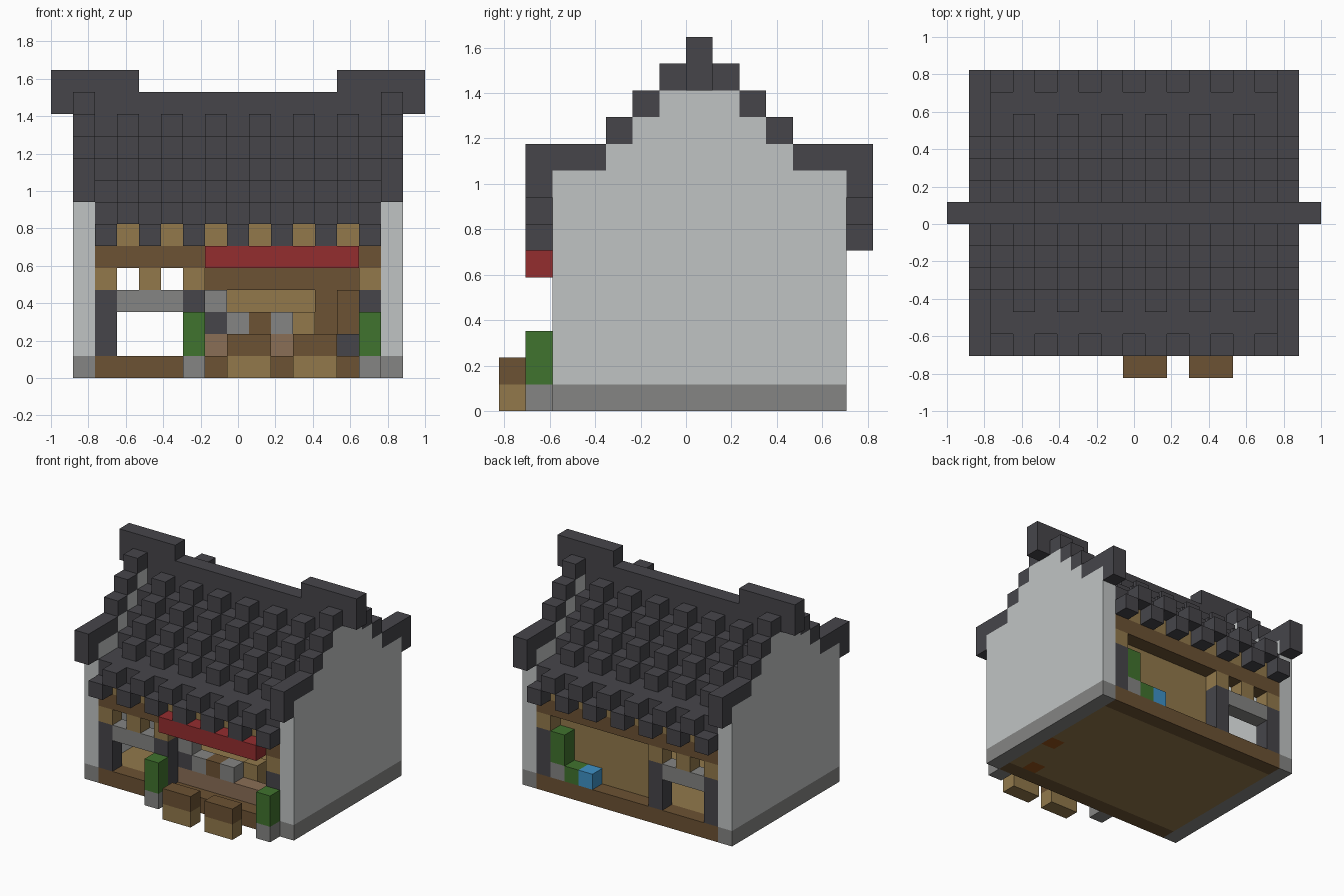
import bpy, bmesh
from mathutils import Vector

cube = bpy.data.objects.get("Cube")
if cube:
    bpy.data.objects.remove(cube, do_unlink=True)

U = 2 / 17                      # one block
ORIGIN = Vector((-8.5, -7, 0))  # block grid corner, in blocks


def material(name, *srgb):
    col = [(c / 255 / 12.92) if c < 11 else ((c / 255 + 0.055) / 1.055) ** 2.4 for c in srgb]
    m = bpy.data.materials.new(name)
    m.use_nodes = True
    m.diffuse_color = (*col, 1)
    m.node_tree.nodes["Principled BSDF"].inputs["Base Color"].default_value = (*col, 1)
    return m


SLATE = material("slate", 70, 69, 74)
PLASTER = material("pale plaster", 192, 196, 196)
STONE = material("grey stone", 133, 133, 131)
BROWN = material("brown wood", 108, 82, 51)
TAN = material("tan wood", 146, 121, 75)
RED = material("red cloth", 148, 45, 47)
GREEN = material("leaf green", 64, 115, 46)
BLUE = material("flower blue", 62, 146, 198)
PINKISH = material("light brown wood", 138, 110, 86)
ORANGE = material("orange clay", 150, 82, 26)


def span(r):
    return r if isinstance(r, tuple) else (r, r)


def blocks(name, mat, parts, both_sides=False):
    """One object from block ranges (x, y, z); both_sides repeats them front to back."""
    bm = bmesh.new()
    todo = [[span(r) for r in p] for p in parts]
    if both_sides:
        todo += [[x, (14 - y[1], 14 - y[0]), z] for x, y, z in todo if y != (7, 7)]
    for part in todo:
        lo = (Vector([r[0] for r in part]) + ORIGIN) * U
        hi = (Vector([r[1] + 1 for r in part]) + ORIGIN) * U
        verts = bmesh.ops.create_cube(bm, size=1)["verts"]
        for v in verts:
            v.co = [(a + b) / 2 + c * (b - a) for a, b, c in zip(lo, hi, v.co)]
    mesh = bpy.data.meshes.new(name)
    bm.to_mesh(mesh)
    bm.free()
    mesh.materials.append(mat)
    ob = bpy.data.objects.new(name, mesh)
    bpy.context.collection.objects.link(ob)
    return ob


INNER = (2, 14)
odd = range(3, 14, 2)
even = range(2, 15, 2)

# Gable ends: stone footing, stepped plaster wall, stepped slate coping
for side, x in (("right", 1), ("left", 15)):
    blocks(side + "_footing", STONE, [(x, (2, 12), 0)])
    steps = [(x, (2, 12), (1, 8))] + [(x, (y, 14 - y), y + 5) for y in (4, 5, 6)]
    blocks(side + "_gable_wall", PLASTER, steps)
    coping = [(x, 1, (8, 9)), (x, (2, 3), 9)] + [(x, y, y + 6) for y in (4, 5, 6)]
    blocks(side + "_gable_coping", SLATE, coping, True)

# Roof: stepped base courses, raised tile columns, hanging eave tiles
blocks("roof_courses", SLATE, [(INNER, (2, 3), 7)] + [(INNER, y, y + 4) for y in (4, 5, 6)], True)
blocks("raised_tiles", SLATE, [(x, y, y + 5) for x in odd for y in (3, 4, 5, 6)], True)
blocks("eave_tiles", SLATE, [(x, 1, 6) for x in even] + [(x, 1, 7) for x in odd], True)
blocks("ridge", SLATE, [(INNER, 7, 11), ((0, 16), 7, 12), ((0, 3), 7, 13), ((13, 16), 7, 13)])

# Floor with two clay patches
blocks("sill_beams", BROWN, [(INNER, 2, 0)], True)
blocks("floor", TAN, [((2, 12), (3, 11), 0), (13, (4, 11), 0), (14, (3, 5), 0), (14, (7, 11), 0)])
blocks("clay_patches", ORANGE, [(13, 3, 0), (14, 6, 0)])

# Timber frame, the same at front and back
blocks("top_beams", BROWN, [(INNER, 2, 5)], True)
blocks("frieze", TAN, [(INNER, 2, 6)], True)
blocks("posts", SLATE, [(x, 2, (1, 3)) for x in (2, 6, 14)], True)
blocks("post_heads", TAN, [(x, 2, 4) for x in (2, 4, 6, 14)], True)
blocks("window_lintels", STONE, [((3, 5), 2, 3)], True)

# Recessed back wall with plants
blocks("back_wall", TAN, [((7, 13), 11, (1, 4))])
blocks("back_pot", STONE, [(13, 12, 1)])
blocks("back_bush", GREEN, [(13, 12, (2, 3)), (12, 12, 1)])
blocks("back_flower", BLUE, [(11, 12, 1)])

# Shop front: awning, planters, benches
blocks("awning", RED, [((7, 13), 1, 5)])
blocks("planter_pots", STONE, [(x, 1, 0) for x in (6, 14)])
blocks("planter_bushes", GREEN, [(x, 1, (1, 2)) for x in (6, 14)])
blocks("bench_bases", TAN, [((x, x + 1), 0, 0) for x in (8, 11)])
blocks("bench_tops", BROWN, [((x, x + 1), 0, 1) for x in (8, 11)])

# Counter with goods, and shelving behind it
blocks("counter", PINKISH, [((7, 12), 3, 1)])
blocks("counter_dark_blocks", SLATE, [(13, 3, 1), (7, 3, 2)])
blocks("counter_stone_goods", STONE, [(7, 3, 3), (8, 3, 2), (10, 3, 2)])
blocks("counter_wood_goods", BROWN, [(9, 3, 2)])
blocks("crate", TAN, [(11, 4, (1, 2))])
blocks("shelving", BROWN, [((7, 13), 10, 4), (12, 10, (1, 3)), (13, (9, 10), (1, 3))])
